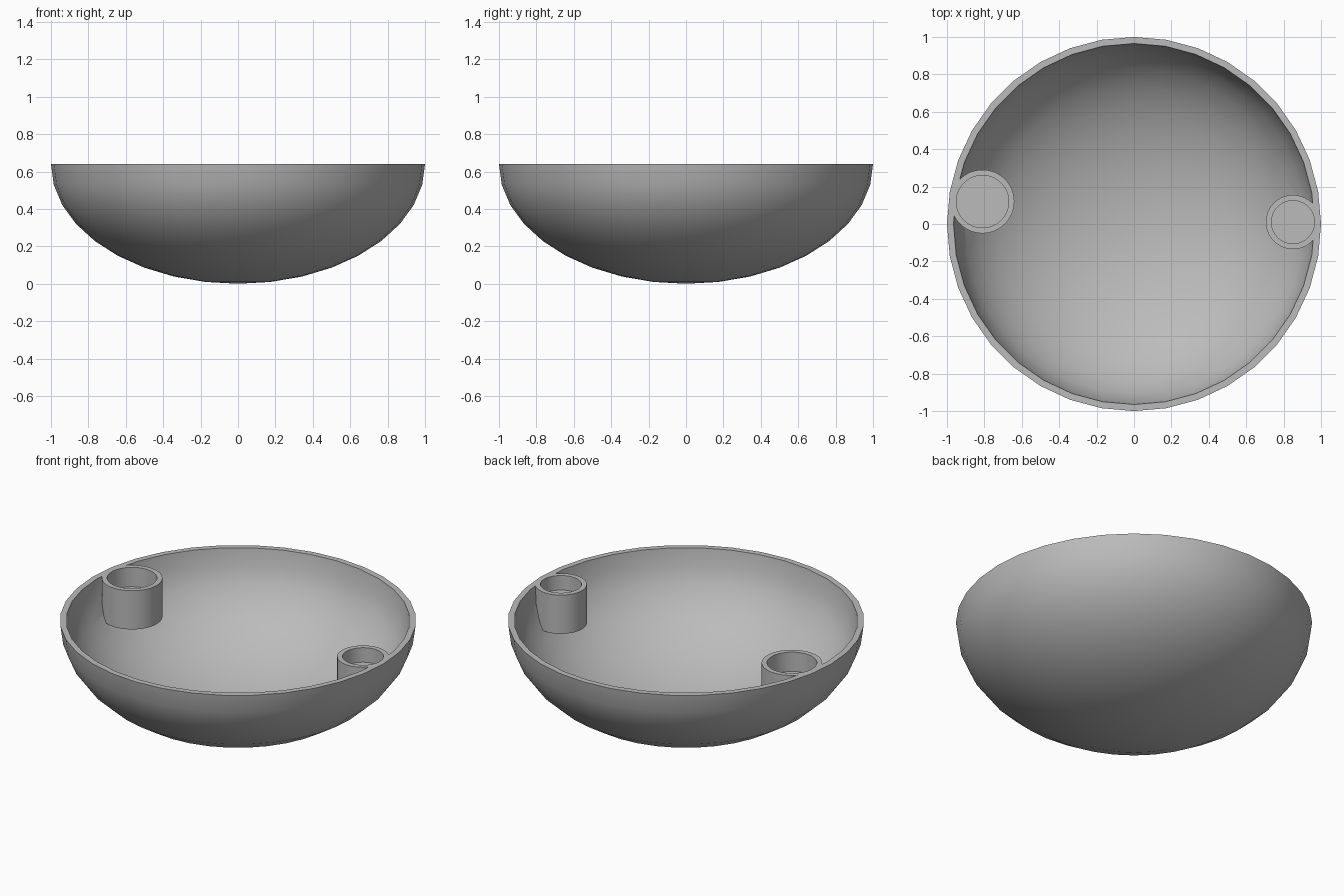
import bpy, bmesh
from math import sin, cos, radians

cube = bpy.data.objects.get("Cube")
if cube:
    bpy.data.objects.remove(cube, do_unlink=True)

RIM = 0.64       # height of the rim
WALL = 0.035     # wall thickness
OVER = 0.2       # excess above the rim, trimmed at the end
SIDES = 36


def add_object(name, bm):
    mesh = bpy.data.meshes.new(name)
    bm.normal_update()
    bm.to_mesh(mesh)
    bm.free()
    obj = bpy.data.objects.new(name, mesh)
    bpy.context.collection.objects.link(obj)
    return obj


def half_ellipsoid(name, radius, depth):
    """Solid lower half ellipsoid, continued straight up past the rim."""
    bm = bmesh.new()
    profile = [(radius * sin(radians(a)), RIM - depth * cos(radians(a)))
               for a in range(10, 91, 10)]
    profile.append((radius, RIM + OVER))
    rings = [[bm.verts.new((r * cos(radians(360 * i / SIDES)),
                            r * sin(radians(360 * i / SIDES)), z))
              for i in range(SIDES)] for r, z in profile]
    pole = bm.verts.new((0, 0, RIM - depth))
    for i in range(SIDES):
        j = (i + 1) % SIDES
        bm.faces.new((pole, rings[0][j], rings[0][i]))
        for low, high in zip(rings, rings[1:]):
            bm.faces.new((low[i], low[j], high[j], high[i]))
    bm.faces.new(rings[-1])
    bmesh.ops.recalc_face_normals(bm, faces=bm.faces)
    return add_object(name, bm)


def cylinder(name, x, y, radius, bottom, top):
    bm = bmesh.new()
    bmesh.ops.create_cone(bm, cap_ends=True, segments=64, radius1=radius,
                          radius2=radius, depth=top - bottom)
    bmesh.ops.translate(bm, verts=bm.verts, vec=(x, y, (top + bottom) / 2))
    return add_object(name, bm)


def subtract(target, cutter):
    cutter.hide_render = True
    mod = target.modifiers.new("cut", 'BOOLEAN')
    mod.operation = 'DIFFERENCE'
    mod.solver = 'EXACT'
    mod.object = cutter
    bpy.context.view_layer.objects.active = target
    bpy.ops.object.modifier_apply(modifier=mod.name)
    bpy.data.objects.remove(cutter, do_unlink=True)


# Bowl shell, with the sockets left standing in its cavity
bowl = half_ellipsoid("bowl_with_sockets", 1.0, RIM)
cavity = half_ellipsoid("cavity", 1.0 - WALL, RIM - WALL)

# Sockets: x, y, outer radius, hole radius, hole depth
sockets = [(-0.81, 0.12, 0.17, 0.14, 0.12),
           (0.85, 0.01, 0.145, 0.115, 0.09)]
for x, y, outer, hole, depth in sockets:
    subtract(cavity, cylinder("socket", x, y, outer, 0.40, RIM + 2 * OVER))
subtract(bowl, cavity)
for x, y, outer, hole, depth in sockets:
    subtract(bowl, cylinder("hole", x, y, hole, RIM - depth, RIM + 2 * OVER))

# Trim everything flush with the rim
subtract(bowl, cylinder("trim", 0, 0, 1.5, RIM, RIM + 3 * OVER))

# One plain grey
grey = bpy.data.materials.new("light grey")
grey.use_nodes = True
colour = (0.5, 0.5, 0.5, 1)
grey.diffuse_color = colour
grey.node_tree.nodes["Principled BSDF"].inputs["Base Color"].default_value = colour
bowl.data.materials.clear()
bowl.data.materials.append(grey)

bpy.ops.object.select_all(action='DESELECT')
bowl.select_set(True)
bpy.context.view_layer.objects.active = bowl
bpy.ops.object.shade_smooth_by_angle(angle=radians(30))
